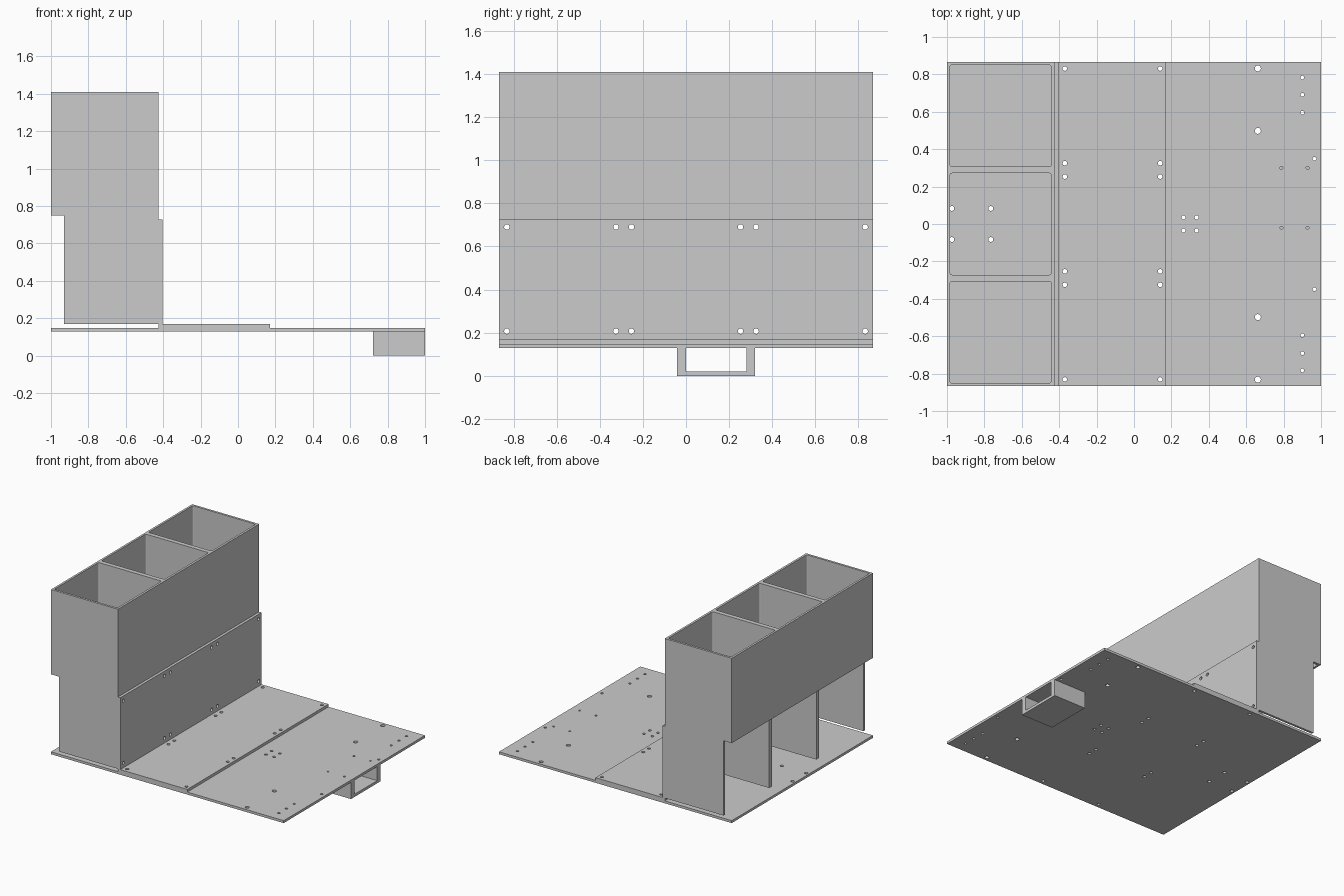
import bpy, bmesh, math
from mathutils import Matrix, Vector

if "Cube" in bpy.data.objects:
    bpy.data.objects.remove(bpy.data.objects["Cube"])

W = 0.867          # half depth of the whole assembly
WALL = 0.0175      # bin wall thickness
BIN = 2 * W / 3    # width of one bin


def make_object(name, bm):
    bmesh.ops.recalc_face_normals(bm, faces=bm.faces)
    mesh = bpy.data.meshes.new(name)
    bm.to_mesh(mesh)
    bm.free()
    ob = bpy.data.objects.new(name, mesh)
    bpy.context.collection.objects.link(ob)
    return ob


def extrude_profile(name, pts, offset):
    """Close a planar loop of 3D points and sweep it along offset."""
    bm = bmesh.new()
    face = bm.faces.new([bm.verts.new(p) for p in pts])
    ret = bmesh.ops.extrude_face_region(bm, geom=[face])
    verts = [v for v in ret["geom"] if isinstance(v, bmesh.types.BMVert)]
    bmesh.ops.translate(bm, verts=verts, vec=offset)
    return make_object(name, bm)


def drills(name, holes, axis, lo, hi):
    """Cylinders for holes (a, b, radius): a,b = x,y for Z drills or y,z for X drills."""
    bm = bmesh.new()
    mid = (lo + hi) / 2
    for a, b, r in holes:
        if axis == 'Z':
            mat = Matrix.Translation((a, b, mid))
        else:
            mat = Matrix.Translation((mid, a, b)) @ Matrix.Rotation(math.pi / 2, 4, 'Y')
        bmesh.ops.create_cone(bm, cap_ends=True, segments=24, radius1=r, radius2=r,
                              depth=hi - lo, matrix=mat)
    return make_object(name, bm)


def cut(ob, cutter):
    mod = ob.modifiers.new("cut", 'BOOLEAN')
    mod.operation = 'DIFFERENCE'
    mod.solver = 'EXACT'
    mod.object = cutter
    bpy.context.view_layer.objects.active = ob
    bpy.ops.object.modifier_apply(modifier=mod.name)
    bpy.data.objects.remove(cutter)


def mirrored(holes):
    return [(x, s * y, r) for x, y, r in holes for s in (1, -1)]


# Hole patterns
row_y = (0.831, 0.325, 0.253)
flange_holes = mirrored([(x, y, 0.012) for x in (-0.37, 0.14) for y in row_y])
wall_holes = [(s * y, z, 0.0125) for y in row_y for z in (0.207, 0.69) for s in (1, -1)]
plate_holes = mirrored(
    [(x, 0.083, 0.013) for x in (-0.974, -0.766)]
    + [(x, 0.035, 0.011) for x in (0.265, 0.335)]
    + [(0.662, y, 0.016) for y in (0.832, 0.498)]
    + [(0.9, y, 0.010) for y in (0.783, 0.691, 0.595)]
    + [(0.965, 0.349, 0.010)])
clip_holes = [(x, y, 0.008) for x in (0.788, 0.928) for y in (-0.02, 0.3)]

# Base plate
base = extrude_profile("base_plate", [(-1, -W, 0.129), (1, -W, 0.129),
                                      (1, -W, 0.148), (-1, -W, 0.148)], (0, 2 * W, 0))
cut(base, drills("base_drills", plate_holes + flange_holes + clip_holes, 'Z', 0.1, 0.2))

# L-shaped mounting bracket
L = [(-0.425, 0.148), (0.171, 0.148), (0.171, 0.169),
     (-0.404, 0.169), (-0.404, 0.727), (-0.425, 0.727)]
bracket = extrude_profile("angle_bracket", [(x, -W, z) for x, z in L], (0, 2 * W, 0))
cut(bracket, drills("flange_drills", flange_holes, 'Z', 0.1, 0.2))
cut(bracket, drills("upright_drills", wall_holes, 'X', -0.46, -0.38))

# Triple bin: stepped body, open top and bottom, lower back open
S = [(-1, 0.75), (-0.93, 0.75), (-0.93, 0.169), (-0.425, 0.169), (-0.425, 1.409), (-1, 1.409)]
bins = extrude_profile("triple_bin", [(x, -W, z) for x, z in S], (0, 2 * W, 0))
x0, x1, rad = -1 + WALL * 0.95, -0.425 - WALL, 0.01
for i in (-1, 0, 1):
    y0, y1 = i * BIN - BIN / 2 + WALL, i * BIN + BIN / 2 - WALL
    loop = []
    for k, (cx, cy) in enumerate([(x1 - rad, y1 - rad), (x0 + rad, y1 - rad),
                                  (x0 + rad, y0 + rad), (x1 - rad, y0 + rad)]):
        for j in range(5):
            a = math.pi / 2 * (k + j / 4)
            loop.append((cx + rad * math.cos(a), cy + rad * math.sin(a), 0.1))
    cut(bins, extrude_profile("bin_cavity", loop, (0, 0, 1.4)))
cut(bins, drills("bin_drills", wall_holes, 'X', -0.46, -0.4))

# U-shaped holder under the plate
U = [(-0.041, 0), (0.319, 0), (0.319, 0.129), (0.28, 0.129),
     (0.28, 0.021), (-0.001, 0.021), (-0.001, 0.129), (-0.041, 0.129)]
holder = extrude_profile("under_holder", [(0.722, y, z) for y, z in U], (0.278, 0, 0))
cut(holder, drills("holder_drills", clip_holes, 'Z', 0.06, 0.2))
